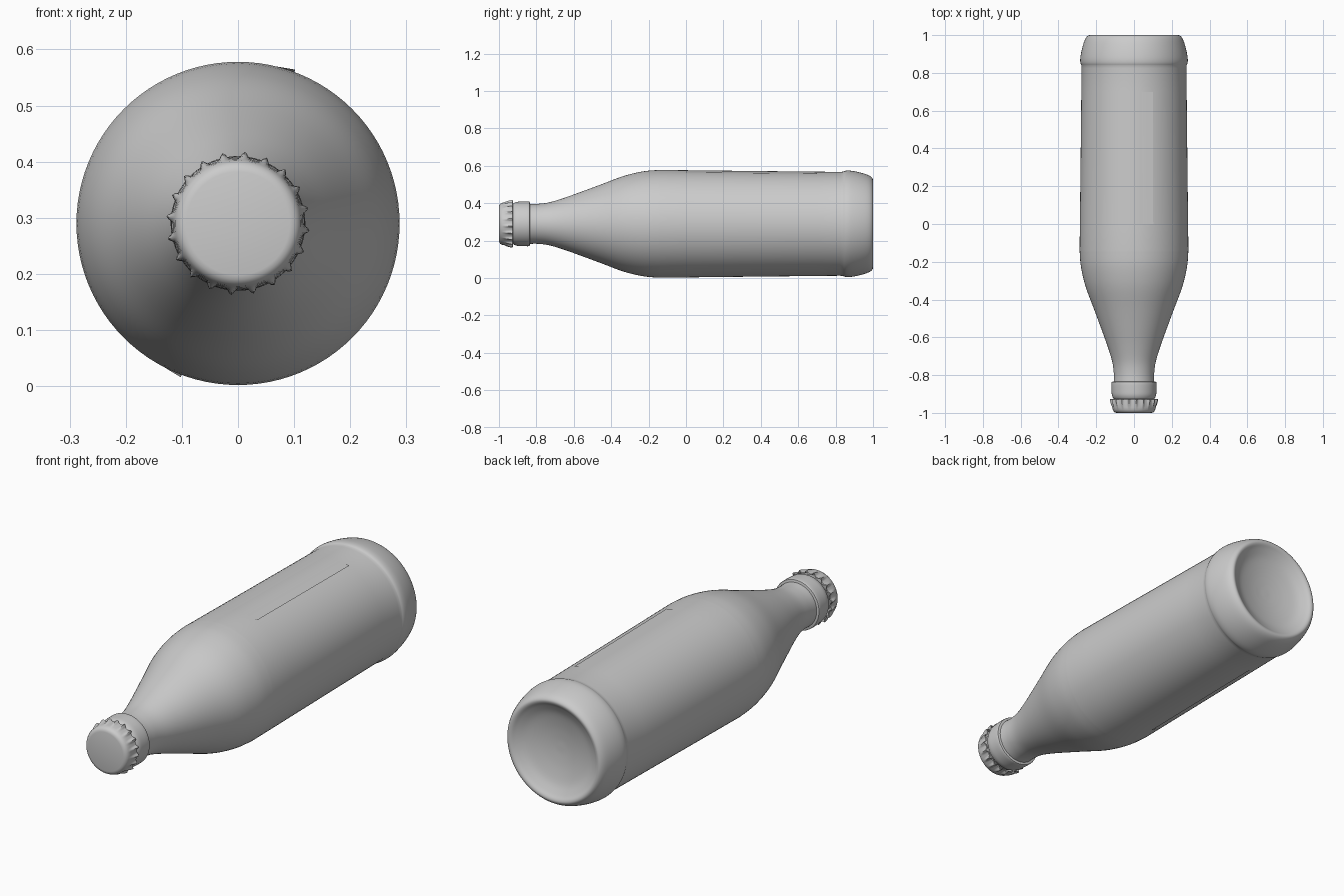
import bpy, bmesh
from math import sin, cos, pi, radians, exp

if "Cube" in bpy.data.objects:
    bpy.data.objects.remove(bpy.data.objects["Cube"])

CZ = 0.29  # height of the bottle axis


def spline(pts, n=5):
    """Catmull-Rom curve through (y, radius) points."""
    out = []
    p = [pts[0]] + pts + [pts[-1]]
    for i in range(1, len(p) - 2):
        a, b, c, d = p[i - 1:i + 3]
        for k in range(n):
            t = k / n
            out.append(tuple(0.5 * (2 * b[j] + (c[j] - a[j]) * t
                                    + (2 * a[j] - 5 * b[j] + 4 * c[j] - d[j]) * t * t
                                    + (3 * b[j] - a[j] - 3 * c[j] + d[j]) * t ** 3) for j in (0, 1)))
    out.append(pts[-1])
    return out


def finish(name, bm, angle):
    bmesh.ops.recalc_face_normals(bm, faces=bm.faces)
    mesh = bpy.data.meshes.new(name)
    bm.to_mesh(mesh)
    bm.free()
    ob = bpy.data.objects.new(name, mesh)
    bpy.context.collection.objects.link(ob)
    bpy.ops.object.select_all(action='DESELECT')
    ob.select_set(True)
    bpy.context.view_layer.objects.active = ob
    bpy.ops.object.shade_smooth_by_angle(angle=radians(angle))
    return ob


def revolve(name, profile, segs, radius=lambda i, r, a: r, angle=40):
    """Turn a (y, radius) profile around the bottle axis and close both ends."""
    bm = bmesh.new()
    rings = []
    for i, (y, r) in enumerate(profile):
        ring = []
        for s in range(segs):
            a = 2 * pi * s / segs
            q = radius(i, r, a)
            ring.append(bm.verts.new((q * cos(a), y, CZ + q * sin(a))))
        rings.append(ring)
    for lo, hi in zip(rings, rings[1:]):
        for s in range(segs):
            t = (s + 1) % segs
            bm.faces.new((lo[s], lo[t], hi[t], hi[s]))
    bm.faces.new(rings[0])
    bm.faces.new(rings[-1])
    return finish(name, bm, angle)


# Bottle: mouth and collar, neck and shoulder, body, heel with dished base
collar = spline([(-0.975, 0.09), (-0.935, 0.10), (-0.922, 0.110), (-0.905, 0.117),
                 (-0.88, 0.119), (-0.845, 0.120), (-0.836, 0.118)], 3)
neck = spline([(-0.834, 0.107), (-0.79, 0.107), (-0.73, 0.115), (-0.65, 0.139), (-0.55, 0.175),
               (-0.45, 0.212), (-0.35, 0.250), (-0.28, 0.270), (-0.21, 0.283), (-0.14, 0.288)], 5)
body = [(0.0, 0.2865), (0.35, 0.2825), (0.7, 0.2788), (0.825, 0.2775)]
heel = spline([(0.84, 0.279), (0.855, 0.284), (0.88, 0.284), (0.92, 0.277), (0.96, 0.266),
               (0.985, 0.255), (0.998, 0.242), (0.998, 0.228), (0.985, 0.207), (0.965, 0.165),
               (0.95, 0.10), (0.943, 0.04), (0.942, 0.004)], 4)
revolve("bottle", collar + neck + body + heel, 96)

# Crown cap: round top, fluted skirt with 20 teeth, folded inside
TEETH = 20
cap_profile = [(-1.0, 0.002), (-1.0, 0.092), (-0.998, 0.100), (-0.993, 0.107), (-0.984, 0.112),
               (-0.972, 0.114), (-0.958, 0.115), (-0.942, 0.116), (-0.928, 0.116),
               (-0.926, 0.112), (-0.95, 0.110), (-0.97, 0.107)]
flute = [0, 0, 0, 0, 0, 0.001, 0.006, 0.010, 0.012, 0.012, 0.006, 0]


def cap_radius(i, r, a):
    wave = 0.5 + 0.5 * cos(TEETH * (a - radians(84.4)))
    return r + flute[i] * wave ** 3


revolve("crown_cap", cap_profile, TEETH * 10, cap_radius, angle=50)

# Label: thin sheet round the left half, its two long edges lifting off the glass
bm = bmesh.new()
START, END, N = 69.6, 249.6, 60
rows = []
for k in range(N + 1):
    deg = START + (END - START) * k / N
    gap = min(deg - START, END - deg)
    lift = -0.002 + 0.008 * exp(-gap / 8)
    a = radians(deg)
    row = []
    for y, r in body[:3]:
        q = r + lift
        row.append(bm.verts.new((q * cos(a), y, CZ + q * sin(a))))
    rows.append(row)
for a, b in zip(rows, rows[1:]):
    for j in range(2):
        bm.faces.new((a[j], b[j], b[j + 1], a[j + 1]))
finish("label", bm, 40)
